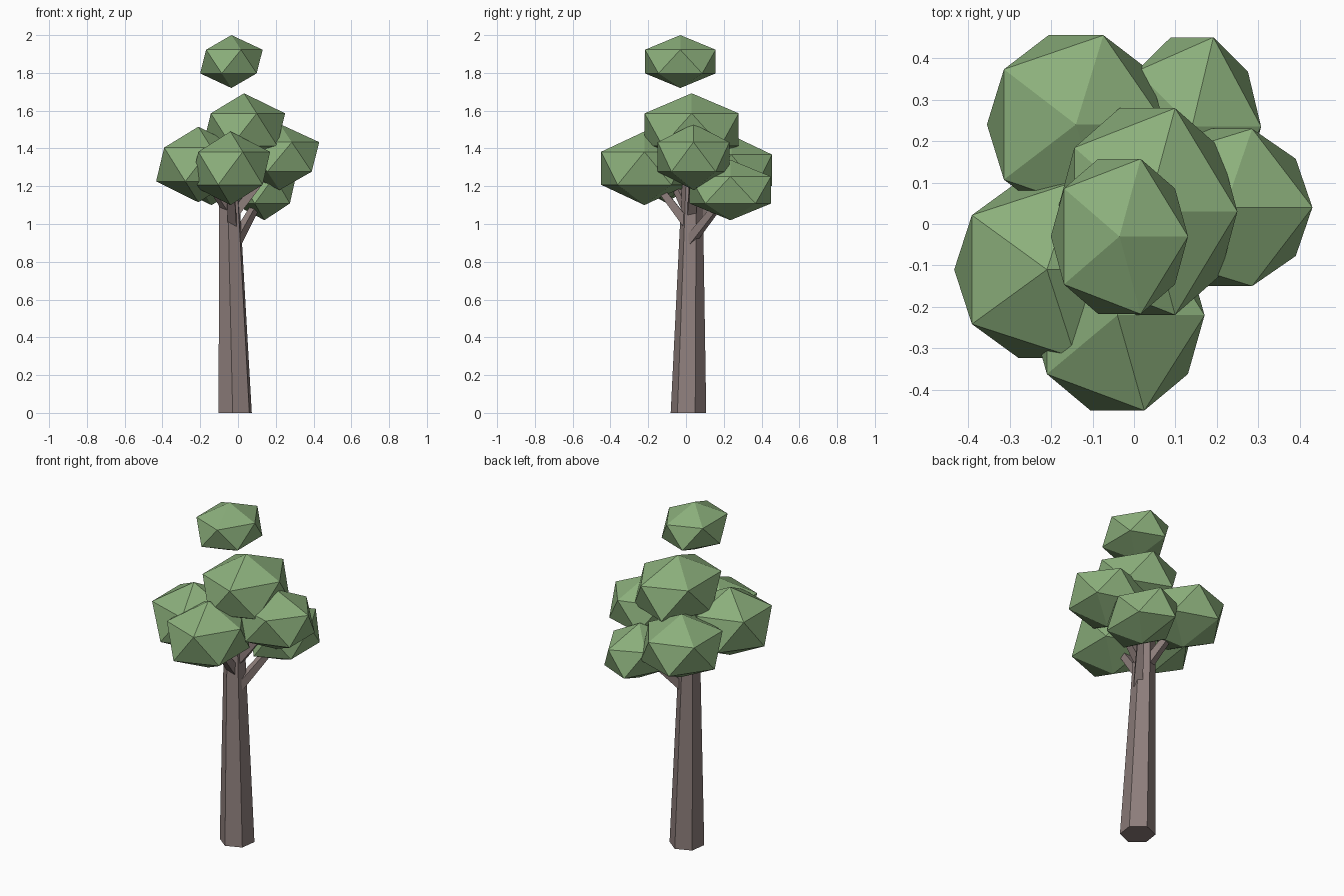
import bpy, bmesh, math
from mathutils import Vector

if "Cube" in bpy.data.objects:
    bpy.data.objects.remove(bpy.data.objects["Cube"])


def material(name, color):
    m = bpy.data.materials.new(name)
    m.diffuse_color = (*color, 1)
    m.use_nodes = True
    m.node_tree.nodes["Principled BSDF"].inputs["Base Color"].default_value = m.diffuse_color
    return m


bark = material("bark", (0.27, 0.21, 0.20))
leaf = material("leaf", (0.26, 0.43, 0.20))


def add_object(name, bm, mat):
    mesh = bpy.data.meshes.new(name)
    bmesh.ops.recalc_face_normals(bm, faces=bm.faces)
    bm.to_mesh(mesh)
    bm.free()
    mesh.materials.append(mat)
    obj = bpy.data.objects.new(name, mesh)
    bpy.context.collection.objects.link(obj)
    return obj


def limb(name, start, end, r1, r2, sides, turn, across=None):
    """Tapered prism between two points; rings lie level unless tilted."""
    start, end = Vector(start), Vector(end)
    if across:
        u, v = Vector((1, 0, 0)), Vector((0, 1, 0))
    else:
        d = (end - start).normalized()
        u = d.cross(Vector((0, 0, 1))).normalized()
        v = d.cross(u)
    bm = bmesh.new()
    rings = []
    for c, r in ((start, r1), (end, r2)):
        angles = [turn + math.tau * i / sides for i in range(sides)]
        rings.append([bm.verts.new(c + r * (math.cos(a) * u + math.sin(a) * v))
                      for a in angles])
        bm.faces.new(rings[-1])
    for i in range(sides):
        j = (i + 1) % sides
        bm.faces.new((rings[0][i], rings[0][j], rings[1][j], rings[1][i]))
    return add_object(name, bm, bark)


# Leaning six-sided trunk
limb("trunk", (-0.015, 0.013, 0), (-0.049, 0.034, 1.25), 0.095, 0.054, 6,
     math.radians(22), across=True)

# Foliage clumps: centre, radii
clumps = {
    "top": ((-0.035, -0.03, 1.86), (0.185, 0.22, 0.14)),
    "crown": ((0.032, 0.03, 1.50), (0.243, 0.293, 0.192)),
    "right": ((0.22, 0.04, 1.355), (0.235, 0.223, 0.175)),
    "front": ((-0.04, -0.22, 1.295), (0.235, 0.27, 0.195)),
    "left": ((-0.21, -0.11, 1.315), (0.25, 0.25, 0.2)),
    "back_left": ((-0.14, 0.24, 1.285), (0.24, 0.253, 0.185)),
    "back_right": ((0.14, 0.235, 1.18), (0.186, 0.253, 0.16)),
}
for name, (centre, radii) in clumps.items():
    bm = bmesh.new()
    bmesh.ops.create_icosphere(bm, subdivisions=1, radius=1)
    bmesh.ops.scale(bm, vec=radii, verts=bm.verts)
    bmesh.ops.translate(bm, vec=centre, verts=bm.verts)
    add_object("foliage_" + name, bm, leaf)

# Branches from the trunk into the outer clumps
starts = {
    "right": (-0.03, 0.03, 1.04),
    "front": (-0.03, 0.02, 0.98),
    "left": (-0.04, 0.02, 1.06),
    "back_left": (-0.04, 0.04, 1.02),
    "back_right": (-0.01, 0.02, 0.91),
}
for name, start in starts.items():
    limb("branch_" + name, start, clumps[name][0], 0.034, 0.02, 4, math.pi / 4)
